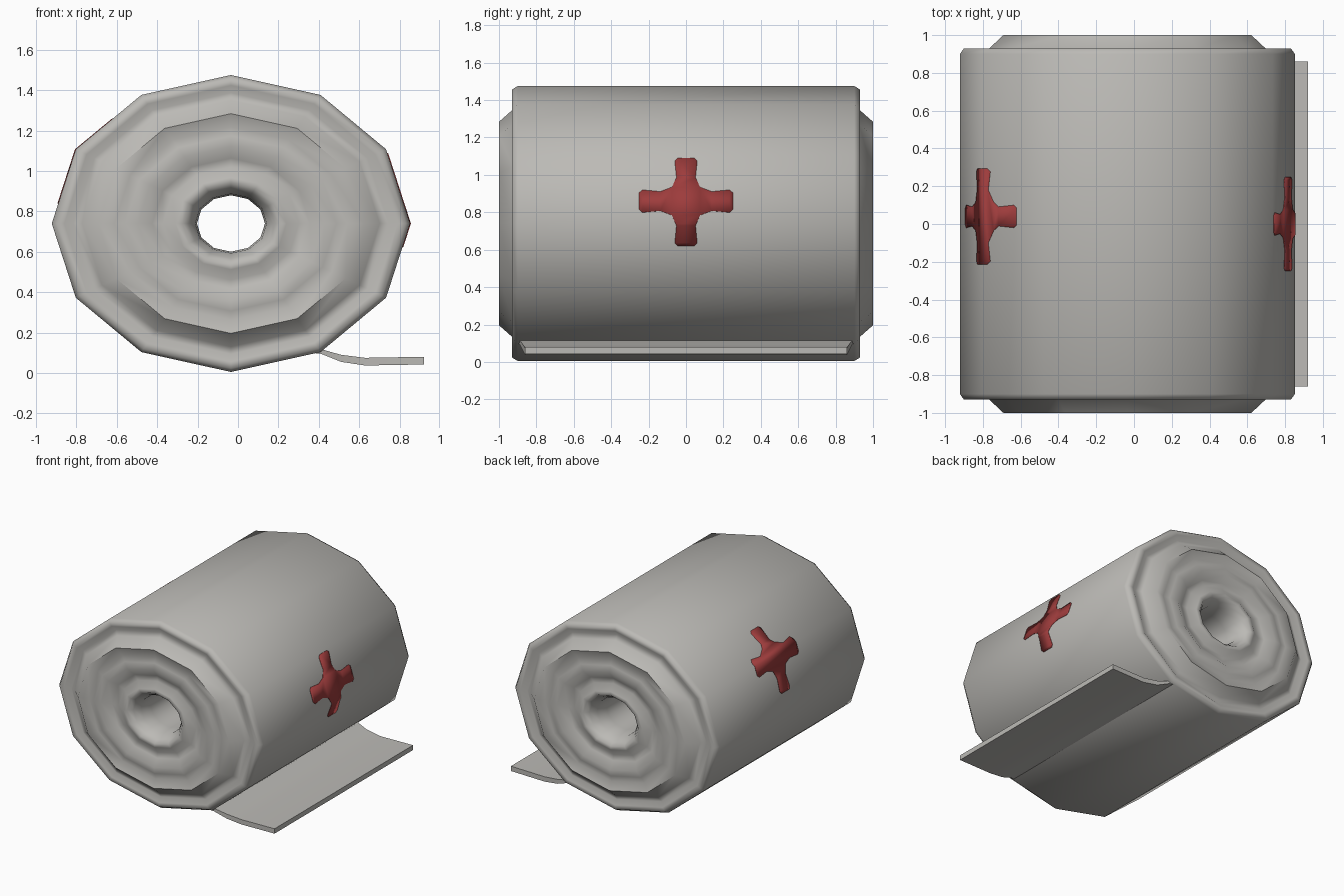
import bpy, bmesh, math

cube = bpy.data.objects.get("Cube")
if cube:
    bpy.data.objects.remove(cube, do_unlink=True)

CX, CZ, RX, RZ, SIDES = -0.035, 0.74, 0.887, 0.735, 12


def material(name, rgb):
    m = bpy.data.materials.new(name)
    m.use_nodes = True
    m.diffuse_color = (*rgb, 1)
    m.node_tree.nodes["Principled BSDF"].inputs["Base Color"].default_value = (*rgb, 1)
    return m


def finish(name, bm, mat, angle):
    bmesh.ops.recalc_face_normals(bm, faces=bm.faces)
    me = bpy.data.meshes.new(name)
    bm.to_mesh(me)
    bm.free()
    me.materials.append(mat)
    ob = bpy.data.objects.new(name, me)
    bpy.context.collection.objects.link(ob)
    bpy.ops.object.select_all(action='DESELECT')
    ob.select_set(True)
    bpy.context.view_layer.objects.active = ob
    bpy.ops.object.shade_smooth_by_angle(angle=math.radians(angle))
    return ob


def rim_point(k, r=1.0):
    a = 2 * math.pi * k / SIDES
    return CX + RX * r * math.cos(a), CZ + RZ * r * math.sin(a)


cloth = material("grey gauze", (0.5, 0.49, 0.465))
red = material("cross red", (0.34, 0.045, 0.045))

# Rolled cloth: half profile (radius, y) from the core out to the barrel, mirrored
half = [(0.19, 0.80), (0.2, 0.9), (0.235, 0.95), (0.27, 0.985), (0.31, 0.985),
        (0.38, 0.95), (0.44, 0.955), (0.52, 0.995), (0.59, 0.985), (0.65, 0.975),
        (0.74, 1.0), (0.83, 0.925), (0.88, 0.905), (0.93, 0.93), (0.975, 0.93), (1.0, 0.90)]
profile = half + [(r, -y) for r, y in reversed(half)]
bm = bmesh.new()
rings = []
for r, y in profile:
    ring = []
    for k in range(SIDES):
        x, z = rim_point(k, r)
        ring.append(bm.verts.new((x, y, z)))
    rings.append(ring)
for i, a in enumerate(rings):
    b = rings[(i + 1) % len(rings)]
    for k in range(SIDES):
        n = (k + 1) % SIDES
        bm.faces.new((a[k], a[n], b[n], b[k]))
finish("bandage_roll", bm, cloth, 65)

# Loose end: section (x, bottom, top, half width) swept across the roll
sections = [(0.36, 0.10, 0.125, 0.90), (0.41, 0.095, 0.118, 0.89), (0.51, 0.055, 0.09, 0.87),
            (0.63, 0.037, 0.075, 0.86), (0.92, 0.042, 0.08, 0.86)]
bm = bmesh.new()
loops = [[bm.verts.new(p) for p in ((x, -w, lo), (x, w, lo), (x, w, hi), (x, -w, hi))]
         for x, lo, hi, w in sections]
for a, b in zip(loops, loops[1:]):
    for k in range(4):
        n = (k + 1) % 4
        bm.faces.new((a[k], a[n], b[n], b[k]))
bm.faces.new(loops[0])
bm.faces.new(loops[-1])
finish("loose_end", bm, cloth, 40)


# Printed crosses: flat outline, creased along the barrel edges, laid on the surface
def barrel_x(z, side):
    for k in range(-3, 3):
        (x0, z0), (x1, z1) = rim_point(k), rim_point(k + 1)
        if z0 <= z <= z1:
            x = x0 + (x1 - x0) * (z - z0) / (z1 - z0)
            return x if side > 0 else 2 * CX - x


def cross(name, side, yc, zc, arm, up, down, wy, wz):
    quarter = [(1, 0.75), (0.93, 1), (0.55, 0.85)]
    pts = []
    for sy, sz in ((1, 1), (-1, 1), (-1, -1), (1, -1)):
        tall = up if sz > 0 else down
        corner = [(arm * t, wz * w) for t, w in quarter]
        corner += [(wy * 1.25, wz * 1.25)]
        corner += [(wy * w, tall * t) for t, w in reversed(quarter)]
        if sy * sz < 0:
            corner.reverse()
        pts += [(yc + sy * y, zc + sz * z) for y, z in corner]
    bm = bmesh.new()
    bm.faces.new([bm.verts.new((0, y, z)) for y, z in pts])
    for k in (0, 1):
        bmesh.ops.bisect_plane(bm, geom=bm.verts[:] + bm.edges[:] + bm.faces[:],
                               plane_co=(0, 0, rim_point(k)[1]), plane_no=(0, 0, 1))
    for v in bm.verts:
        v.co.x = barrel_x(v.co.z, side) + side * 0.004
    bmesh.ops.triangulate(bm, faces=bm.faces)
    bm.normal_update()
    ob = finish(name, bm, red, 40)
    if ob.data.polygons[0].normal.x * side < 0:
        ob.data.flip_normals()
    mod = ob.modifiers.new("thickness", 'SOLIDIFY')
    mod.thickness = 0.006


cross("left_cross", 1, 0.0, 0.86, 0.25, 0.23, 0.24, 0.06, 0.06)
cross("right_cross", -1, 0.04, 1.085, 0.255, 0.175, 0.245, 0.06, 0.06)
